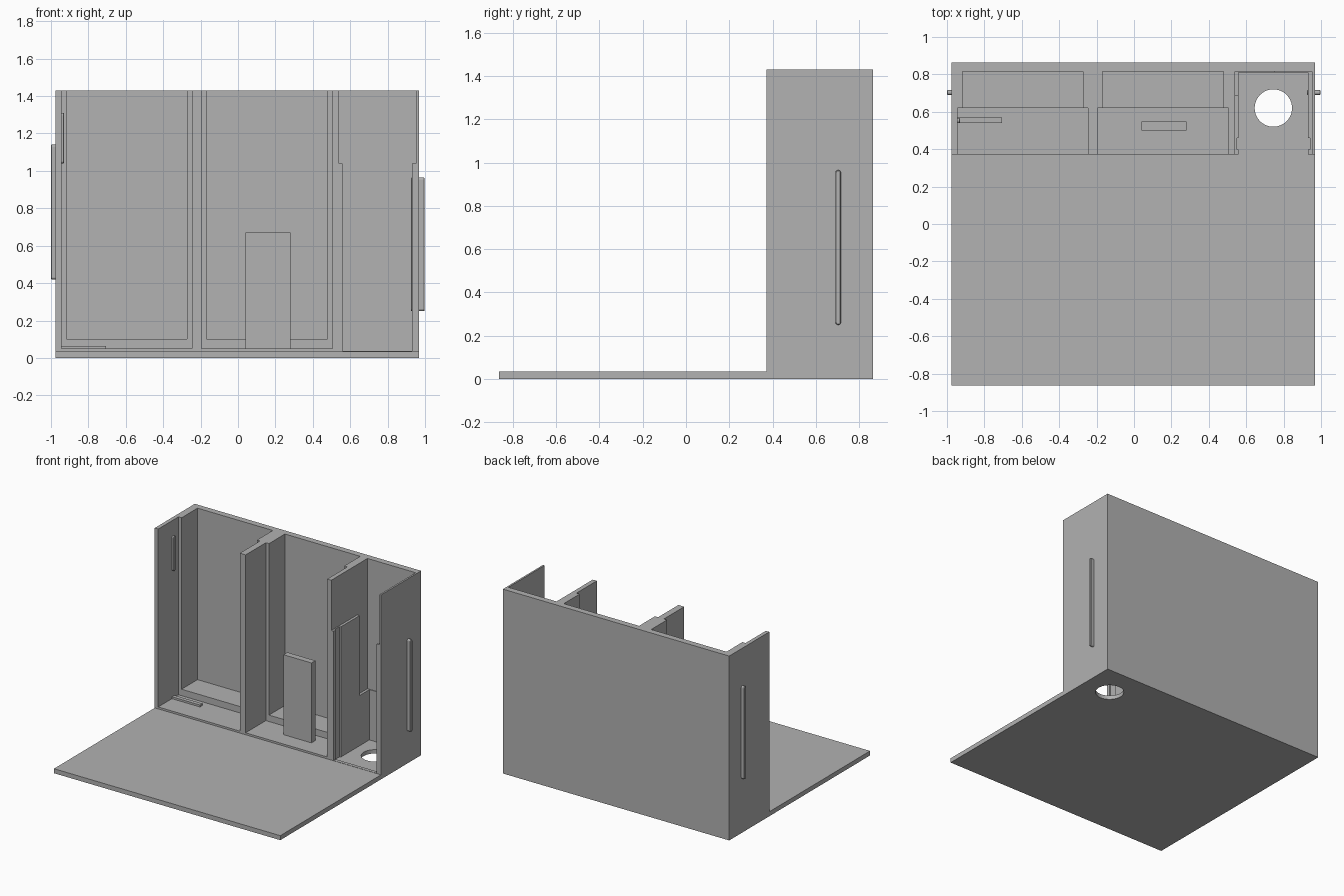
import bpy, bmesh, math

default = bpy.data.objects.get("Cube")
if default:
    bpy.data.objects.remove(default, do_unlink=True)

grey = bpy.data.materials.new("plain grey")
grey.use_nodes = True
colour = (0.445, 0.445, 0.445, 1)
grey.diffuse_color = colour
grey.node_tree.nodes["Principled BSDF"].inputs["Base Color"].default_value = colour


def prism(name, outline, x0, x1):
    """Extrude a (y, z) outline along x."""
    bm = bmesh.new()
    face = bm.faces.new([bm.verts.new((x0, y, z)) for y, z in outline])
    moved = bmesh.ops.extrude_face_region(bm, geom=[face])["geom"]
    verts = [v for v in moved if isinstance(v, bmesh.types.BMVert)]
    bmesh.ops.translate(bm, verts=verts, vec=(x1 - x0, 0, 0))
    bmesh.ops.recalc_face_normals(bm, faces=bm.faces)
    mesh = bpy.data.meshes.new(name)
    bm.to_mesh(mesh)
    bm.free()
    mesh.materials.append(grey)
    ob = bpy.data.objects.new(name, mesh)
    bpy.context.collection.objects.link(ob)
    return ob


def box(name, x0, x1, y0, y1, z0, z1):
    return prism(name, [(y0, z0), (y1, z0), (y1, z1), (y0, z1)], x0, x1)


def slot(name, x0, x1, y, r, z0, z1, steps=8):
    """Upright bar with rounded ends."""
    arc = [math.pi * i / steps for i in range(steps + 1)]
    top = [(y + r * math.cos(a), z1 - r + r * math.sin(a)) for a in arc]
    low = [(y - r * math.cos(a), z0 + r - r * math.sin(a)) for a in arc]
    return prism(name, top + low, x0, x1)


def cut(target, cutter):
    cutter.hide_render = True
    mod = target.modifiers.new("cut", "BOOLEAN")
    mod.operation = "DIFFERENCE"
    mod.solver = "EXACT"
    mod.object = cutter
    bpy.context.view_layer.objects.active = target
    bpy.ops.object.modifier_apply(modifier=mod.name)
    bpy.data.objects.remove(cutter, do_unlink=True)


# Cabinet and front platform in one L profile
FRONT, REAR, BACK, TOP = 0.372, 0.815, 0.863, 1.43
OPEN = FRONT - 0.05
HIGH = TOP + 0.1
cabinet = prism("cabinet", [(-0.863, 0), (BACK, 0), (BACK, TOP), (FRONT, TOP),
                            (FRONT, 0.035), (-0.863, 0.035)], -0.975, 0.967)

# Two matching bays: wide front part, narrower raised rear part
for left in (-0.945, -0.195):
    cut(cabinet, box("bay_front", left, left + 0.7, OPEN, 0.62, 0.05, HIGH))
    cut(cabinet, box("bay_rear", left + 0.027, left + 0.673, 0.6, REAR, 0.1, HIGH))

# Third bay: stepped side walls, panel grooves, rear notch, sunken floor
cut(cabinet, box("side_bay", 0.56, 0.93, OPEN, 0.81, 0.037, HIGH))
cut(cabinet, box("side_bay_top", 0.54, 0.953, OPEN, REAR, 1.04, HIGH))
cut(cabinet, box("panel_groove", 0.55, 0.942, 0.398, 0.46, 0.03, HIGH))
cut(cabinet, box("rear_notch", 0.54, 0.75, 0.69, REAR, 0.42, HIGH))
cut(cabinet, box("floor_recess", 0.56, 0.93, 0.4, 0.81, 0.03, 0.2))

# Round hole through the floor
bpy.ops.mesh.primitive_cylinder_add(vertices=48, radius=0.1, depth=0.4,
                                    location=(0.745, 0.62, 0))
cut(cabinet, bpy.context.object)

# Upright plate in the middle bay and flat bar in the first bay
box("standing_plate", 0.04, 0.28, 0.5, 0.548, 0.045, 0.67)
box("floor_bar", -0.95, -0.705, 0.54, 0.57, 0.045, 0.065)

# Rounded side rails and small inner rail
rails = [slot("left_rail", 0.925, 0.997, 0.703, 0.0125, 0.25, 0.965),
         slot("right_rail", -1.0, -0.96, 0.703, 0.0125, 0.42, 1.14),
         slot("inner_rail", -0.96, -0.93, 0.553, 0.0135, 1.04, 1.31)]
for rail in rails:
    bevel = rail.modifiers.new("soft_edge", "BEVEL")
    bevel.width = 0.003
    bevel.limit_method = "ANGLE"
    bevel.angle_limit = math.radians(50)
